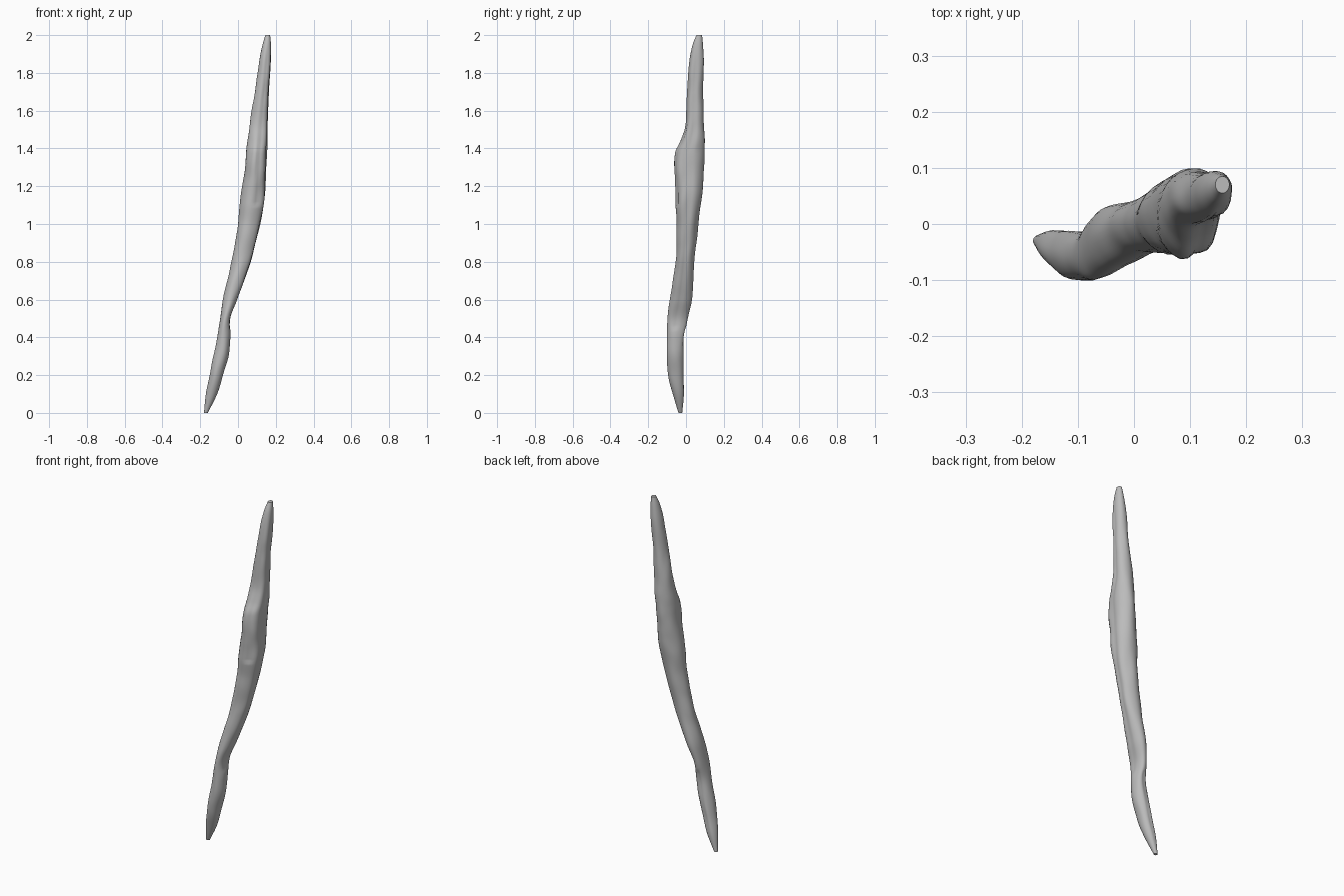
import bpy
import bmesh
from math import cos, sin, tau, exp
from mathutils import Vector, noise

SIDES = 28
STEPS = 150

# Remove the default cube
cube = bpy.data.objects.get("Cube")
if cube:
    bpy.data.objects.remove(cube, do_unlink=True)

# Cross-section stations: height, left edge, right edge, front edge, back edge
stations = [
    (0, -.18, -.16, -.04, -.02),
    (.1, -.17, -.11, -.07, -.01),
    (.2, -.15, -.08, -.095, -.01),
    (.3, -.13, -.05, -.1, -.01),
    (.4, -.11, -.04, -.1, -.01),
    (.5, -.095, -.04, -.1, .01),
    (.6, -.08, 0, -.085, .03),
    (.8, -.035, .07, -.055, .045),
    (1, 0, .12, -.05, .065),
    (1.12, .01, .145, -.055, .08),
    (1.25, .03, .15, -.06, .095),
    (1.38, .045, .155, -.06, .1),
    (1.44, .05, .16, -.03, .1),
    (1.52, .06, .16, -.005, .095),
    (1.7, .09, .165, .005, .09),
    (1.85, .11, .175, .015, .095),
    (1.95, .13, .175, .035, .09),
    (2, .145, .17, .055, .085),
]


def profile_at(z):
    """Smoothly interpolate the edges of the branch at one height."""
    last = len(stations) - 1
    i = 0
    while i < last - 1 and stations[i + 1][0] < z:
        i += 1
    a, b = stations[i], stations[i + 1]
    before, after = stations[max(i - 1, 0)], stations[min(i + 2, last)]
    span = b[0] - a[0]
    t = (z - a[0]) / span
    edges = []
    for k in range(1, len(a)):
        slope_a = (b[k] - before[k]) / (b[0] - before[0]) * span
        slope_b = (after[k] - a[k]) / (after[0] - a[0]) * span
        edges.append((2 * t**3 - 3 * t**2 + 1) * a[k] + (t**3 - 2 * t**2 + t) * slope_a
                     + (3 * t**2 - 2 * t**3) * b[k] + (t**3 - t**2) * slope_b)
    return edges


def groove(angle, centre, width, depth):
    """Lengthwise crease in the bark around one direction."""
    offset = (angle - centre + tau / 2) % tau - tau / 2
    return depth * exp(-(offset / width) ** 2)


def surface_radius(angle, z):
    """Relative radius with creases, ripples and knots."""
    fade = min(1, z * 5, (2 - z) * 5)
    wander = noise.noise(Vector((0, 0, z * 4))) * .3
    if z < .45:
        crease = groove(angle, tau / 4 + wander, .25, .12)
    else:
        crease = groove(angle, wander - .1, .25, .16)
    if z > 1.1:
        crease += groove(angle, -tau / 5 + wander, .25, .12)
    bumps = noise.noise(Vector((cos(angle) * 1.2, sin(angle) * 1.2, z * 9)))
    return 1 + fade * (.07 * bumps - crease)


# Branch: stacked rings joined into a closed surface
bm = bmesh.new()
rings = []
for s in range(STEPS + 1):
    z = 2 * s / STEPS
    left, right, front, back = profile_at(z)
    ring = []
    for k in range(SIDES):
        angle = tau * k / SIDES
        r = surface_radius(angle, z)
        ring.append(bm.verts.new((
            (left + right) / 2 + r * cos(angle) * (right - left) / 2,
            (front + back) / 2 + r * sin(angle) * (back - front) / 2,
            z)))
    rings.append(ring)
for low, high in zip(rings, rings[1:]):
    for k in range(SIDES):
        n = (k + 1) % SIDES
        bm.faces.new((low[k], low[n], high[n], high[k]))
bm.faces.new(rings[0][::-1])
bm.faces.new(rings[-1])

mesh = bpy.data.meshes.new("branch")
bm.to_mesh(mesh)
bm.free()
branch = bpy.data.objects.new("branch", mesh)
bpy.context.collection.objects.link(branch)

# Plain grey material
grey = bpy.data.materials.new("weathered grey")
grey.use_nodes = True
colour = (.5, .5, .5, 1)
grey.diffuse_color = colour
grey.node_tree.nodes["Principled BSDF"].inputs["Base Color"].default_value = colour
mesh.materials.append(grey)

# Smooth shading with sharp tips
bpy.ops.object.select_all(action="DESELECT")
branch.select_set(True)
bpy.context.view_layer.objects.active = branch
bpy.ops.object.shade_smooth_by_angle(angle=.7)
